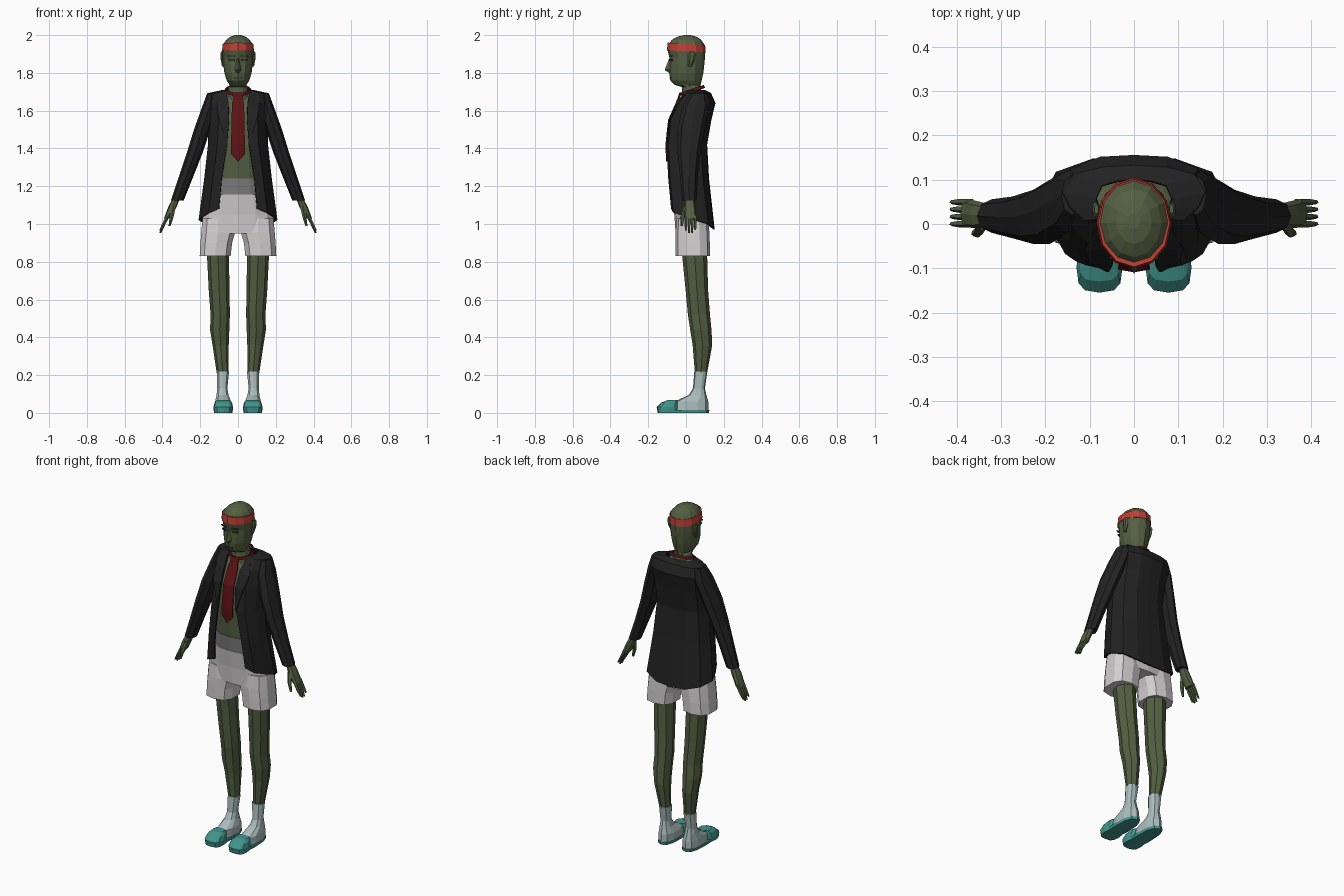
import bpy, bmesh, math


def material(name, r, g, b):
    m = bpy.data.materials.new(name)
    m.diffuse_color = (r, g, b, 1)
    return m


SKIN = material("green skin", .088, .116, .055)
DARK = material("dark green", .028, .036, .018)
BLACK = material("jacket black", .016, .016, .016)
WHITE = material("shorts white", .66, .62, .635)
GREY = material("waistband grey", .21, .205, .21)
SOCK = material("sock pale blue", .41, .51, .51)
TEAL = material("slipper teal", .055, .30, .27)
RED = material("headband red", .50, .05, .035)
WINE = material("tie dark red", .11, .006, .008)


def grid(name, rows, mat, closed=False, cap=False, mirror=False, thick=0):
    """Skin rows of points with quads."""
    bm = bmesh.new()
    vs = [[bm.verts.new(p) for p in row] for row in rows]
    n = len(rows[0])
    for a, b in zip(vs, vs[1:]):
        for i in range(n if closed else n - 1):
            j = (i + 1) % n
            bm.faces.new((a[i], a[j], b[j], b[i]))
    if cap:
        bm.faces.new(vs[0])
        bm.faces.new(vs[-1])
    bmesh.ops.remove_doubles(bm, verts=bm.verts[:], dist=1e-5)
    bmesh.ops.recalc_face_normals(bm, faces=bm.faces[:])
    me = bpy.data.meshes.new(name)
    bm.to_mesh(me)
    bm.free()
    me.materials.append(mat)
    ob = bpy.data.objects.new(name, me)
    bpy.context.collection.objects.link(ob)
    if mirror:
        ob.modifiers.new("mirror", 'MIRROR')
    if thick:
        s = ob.modifiers.new("thickness", 'SOLIDIFY')
        s.thickness, s.offset = thick, 0
    return ob


def loft(name, rings, mat, n=10, e=2.0, tilt=0, cap=True, mirror=False, thick=0):
    """Rings are (z, centre x, half width, front y, back y)."""
    rows = []
    for z, cx, rx, f, b in rings:
        row = []
        for i in range(n):
            a = 2 * math.pi * i / n
            s, c = math.sin(a), -math.cos(a)
            u = math.copysign(abs(s) ** (2 / e), s)
            v = math.copysign(abs(c) ** (2 / e), c)
            row.append((cx + rx * u, (f + b) / 2 + (b - f) / 2 * v, z + tilt * v))
        rows.append(row)
    return grid(name, rows, mat, True, cap, mirror, thick)


def plate(name, x, y, z, w, h, turn, mat, mirror=False):
    """Thin upright panel on the face."""
    c, s = math.cos(turn) * w / 2, math.sin(turn) * w / 2
    rows = [[(x - c, y - s, z + k * h / 2), (x + c, y + s, z + k * h / 2)] for k in (-1, 1)]
    return grid(name, rows, mat, mirror=mirror, thick=.008)


# Head and neck
loft("head", [(1.66, 0, .06, -.025, .09), (1.725, 0, .05, -.02, .075),
              (1.737, 0, .045, -.062, .078), (1.76, 0, .06, -.083, .083),
              (1.80, 0, .072, -.089, .092), (1.845, 0, .078, -.088, .097),
              (1.875, 0, .08, -.086, .10), (1.92, 0, .082, -.098, .102),
              (1.95, 0, .079, -.093, .097), (1.975, 0, .062, -.075, .08),
              (1.992, 0, .04, -.045, .055), (2.0, 0, .015, -.01, .025)], SKIN, n=12)
loft("headband", [(1.913, 0, .085, -.101, .105), (1.954, 0, .081, -.097, .101)],
     RED, n=12, tilt=-.006)
loft("ear", [(1.835, .079, .007, .012, .028), (1.87, .084, .009, .01, .048),
             (1.90, .086, .009, .012, .052), (1.912, .085, .005, .022, .045)],
     SKIN, n=6, mirror=True)
grid("nose", [[(-.006, -.084, 1.875), (0, -.09, 1.875), (.006, -.084, 1.875)],
              [(-.017, -.084, 1.818), (0, -.113, 1.815), (.017, -.084, 1.818)],
              [(-.01, -.086, 1.802), (0, -.09, 1.80), (.01, -.086, 1.802)]], SKIN)
plate("eye", .034, -.078, 1.868, .032, .009, .3, DARK, True)
plate("brow", .036, -.080, 1.890, .04, .006, .3, DARK, True)
plate("mouth", 0, -.083, 1.772, .046, .006, 0, DARK)

# Bare torso behind the open jacket
loft("torso", [(1.18, 0, .14, -.07, .09), (1.24, 0, .14, -.078, .09), (1.42, 0, .13, -.09, .085),
               (1.55, 0, .13, -.075, .105), (1.64, 0, .125, -.032, .115),
               (1.68, 0, .085, -.004, .095), (1.70, 0, .055, -.01, .085)], SKIN, n=14)

# Jacket shell, half profile mirrored: (z, opening, half width, front, back)
HEM = (.03, .01, -.01, -.03, -.05, -.075, -.08)
rows = []
for k, (z, w, X, f, b) in enumerate([
        (1.05, .10, .205, -.075, .148), (1.24, .086, .175, -.09, .118),
        (1.42, .058, .155, -.10, .108), (1.55, .048, .155, -.086, .13),
        (1.64, .05, .168, -.045, .152), (1.69, .06, .158, 0, .13),
        (1.705, .064, .085, .004, .10)]):
    d = b - f
    pts = [(w, f), (w + (X - w) * .5, f + .01), (X * .9, f + .3 * d), (X, f + .55 * d),
           (X * .85, f + .85 * d), (X * .45, b - .004), (0, b)]
    rows.append([(x, y, z + (HEM[i] if k == 0 else 0)) for i, (x, y) in enumerate(pts)])
grid("jacket", rows, BLACK, mirror=True, thick=.008)
grid("lapel", [[(.06, -.009, 1.688), (.085, -.008, 1.682)],
               [(.05, -.052, 1.64), (.112, -.058, 1.61)],
               [(.048, -.092, 1.55), (.098, -.088, 1.55)],
               [(.057, -.106, 1.42), (.061, -.106, 1.42)]], BLACK, mirror=True, thick=.006)
loft("sleeve", [(1.69, .14, .024, .02, .11), (1.62, .15, .04, -.02, .122),
                (1.50, .19, .043, -.045, .10), (1.38, .228, .042, -.045, .077),
                (1.25, .275, .038, -.032, .062), (1.125, .321, .034, -.02, .056)],
     BLACK, n=8, mirror=True)

# Shirt collar and tie
loft("shirt_collar", [(1.70, 0, .073, -.03, .098), (1.715, 0, .066, -.027, .092)],
     WINE, n=12, tilt=.02, cap=False, thick=.006)
grid("tie", [[(-w, y + .006, z), (0, y, z), (w, y + .006, z)] for z, w, y in
             [(1.695, .026, -.032), (1.665, .024, -.042), (1.64, .031, -.052),
              (1.55, .034, -.092), (1.42, .036, -.106), (1.37, .036, -.104)]]
     + [[(0, -.102, 1.33)] * 3], WINE, thick=.006)

# Hands
loft("palm", [(1.15, .32, .018, -.002, .042), (1.09, .347, .022, -.01, .05),
              (1.03, .374, .018, -.008, .056)], SKIN, n=8, e=2.6, mirror=True)
for i, tip in enumerate((.965, .953, .953, .968)):
    y = .0 + i * .0165
    loft("finger_%d" % (i + 1), [(1.045, .37, .011, y - .008, y + .008),
                                 (1.0, .393, .010, y - .008, y + .008),
                                 (tip, .411, .006, y - .005, y + .005)], SKIN, n=5, mirror=True)
loft("thumb", [(1.09, .343, .014, -.014, .014), (1.035, .352, .011, -.031, -.006),
               (.99, .362, .006, -.028, -.015)], SKIN, n=5, mirror=True)

# Shorts
loft("waistband", [(1.14, 0, .158, -.074, .105), (1.24, 0, .15, -.082, .095)], GREY, n=14)
loft("shorts_seat", [(.95, 0, .195, -.055, .122), (1.05, 0, .19, -.062, .125),
                     (1.155, 0, .168, -.077, .11)], WHITE, n=14, e=2.3)
loft("shorts_leg", [(.83, .121, .085, -.055, .126), (.90, .115, .087, -.056, .126),
                    (.955, .105, .093, -.056, .124), (1.03, .105, .086, -.05, .118)],
     WHITE, n=10, e=2.7, mirror=True)

# Legs, socks and slippers
loft("leg", [(.88, .106, .058, -.02, .11), (.83, .106, .058, -.02, .112),
             (.65, .10, .055, -.002, .117), (.52, .094, .051, .01, .127),
             (.44, .097, .051, .022, .135), (.36, .092, .043, .035, .139),
             (.20, .08, .031, .048, .11)], SKIN, n=8, mirror=True)
loft("sock", [(.22, .08, .034, .044, .113), (.13, .083, .028, .037, .10),
              (.095, .082, .033, .015, .108), (.06, .079, .044, -.06, .118),
              (.012, .079, .045, -.07, .12)], SOCK, n=10, e=2.4, mirror=True)
loft("slipper_sole", [(0, .079, .046, -.145, .122), (.016, .079, .048, -.15, .124)],
     TEAL, n=12, e=2.7, mirror=True)
loft("slipper_toe", [(.0, .078, .049, -.15, -.042), (.03, .078, .052, -.155, -.04),
                     (.055, .078, .046, -.13, -.04), (.068, .078, .034, -.095, -.04)],
     TEAL, n=12, e=3, mirror=True)
